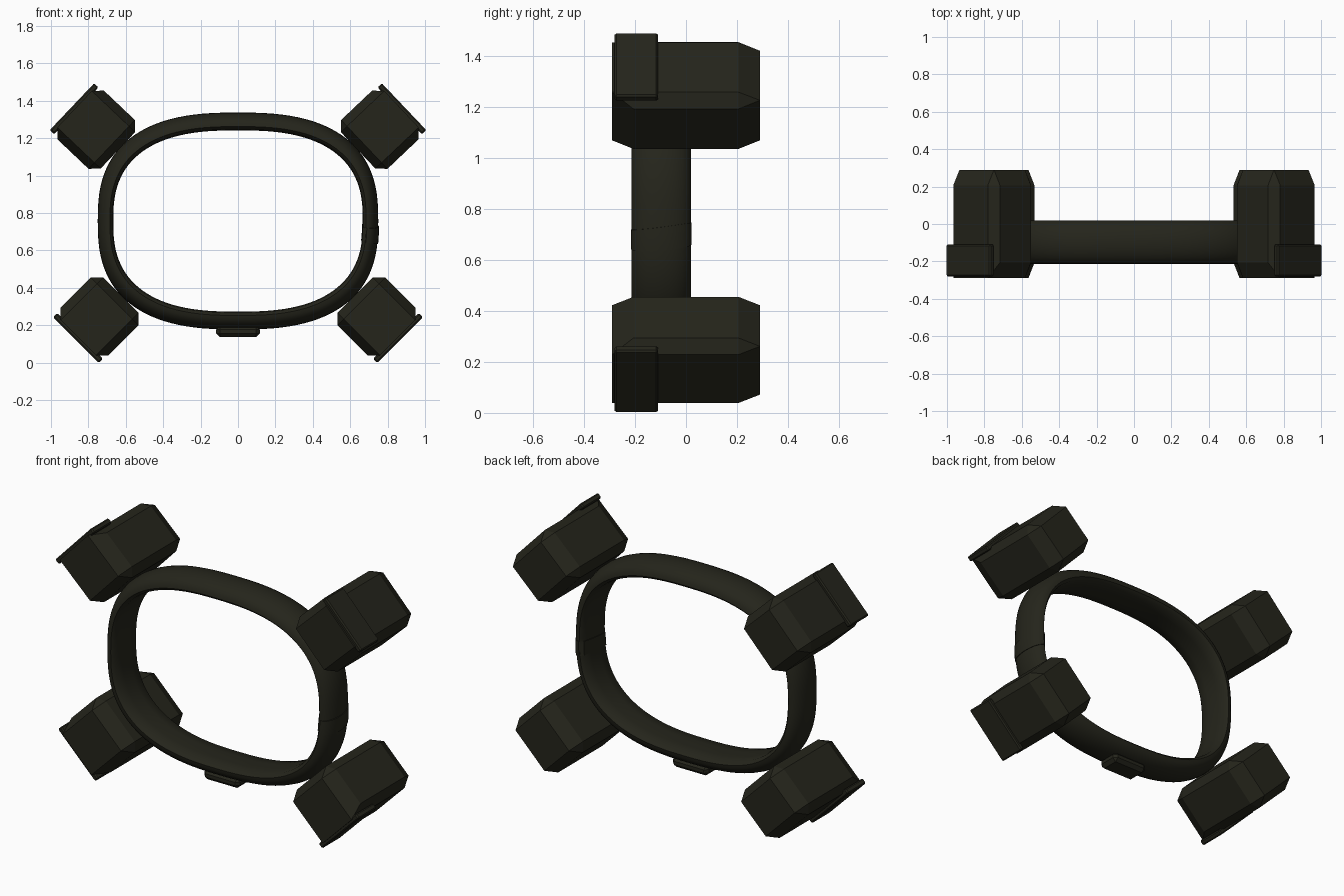
import bpy, bmesh
from math import sin, cos, pi, radians, copysign
from mathutils import Matrix

if "Cube" in bpy.data.objects:
    bpy.data.objects.remove(bpy.data.objects["Cube"])

mat = bpy.data.materials.new("dark_olive")
mat.diffuse_color = (0.018, 0.018, 0.011, 1)
mat.use_nodes = True
mat.node_tree.nodes["Principled BSDF"].inputs["Base Color"].default_value = mat.diffuse_color


def finish(bm, name, smooth=None):
    bmesh.ops.recalc_face_normals(bm, faces=bm.faces)
    me = bpy.data.meshes.new(name)
    bm.to_mesh(me)
    bm.free()
    ob = bpy.data.objects.new(name, me)
    bpy.context.collection.objects.link(ob)
    me.materials.append(mat)
    if smooth:
        bpy.ops.object.select_all(action='DESELECT')
        ob.select_set(True)
        bpy.context.view_layer.objects.active = ob
        bpy.ops.object.shade_smooth_by_angle(angle=radians(smooth))
    return ob


def belt_point(t, depth, y):
    # rounded-rectangle loop, depth measured inwards from the outer outline
    p = lambda v: copysign(abs(v) ** (2 / 2.6), v)
    return ((0.75 - depth) * p(cos(t)), y - 0.097, 0.757 + (0.58 - depth * 1.15) * p(sin(t)))


# D-shaped belt section: bulged outside, nearly flat inside (depth, y)
section = [(0.065 * (1 - cos(a)), 0.117 * sin(a))
           for a in [radians(d) for d in range(-90, 91, 15)]]
section += [(0.079, 0.1), (0.083, 0.04), (0.083, -0.04), (0.079, -0.1)]


def sweep(name, t0, t1, steps, closed, grow=0.0, shear=0.0):
    bm = bmesh.new()
    rings = []
    for i in range(steps if closed else steps + 1):
        t = t0 + (t1 - t0) * i / steps
        rings.append([bm.verts.new(belt_point(t + shear * y, d + (grow if d > 0.07 else -grow),
                                              y * (1 + grow * 5))) for d, y in section])
    n = len(section)
    for i in range(steps):
        a, b = rings[i], rings[(i + 1) % len(rings)]
        for j in range(n):
            bm.faces.new((a[j], a[(j + 1) % n], b[(j + 1) % n], b[j]))
    if not closed:
        bm.faces.new(rings[0])
        bm.faces.new(rings[-1])
    return finish(bm, name, 40)


# belt and the slanted wrap on its right side
sweep("belt", 0, 2 * pi, 112, True)
sweep("belt_wrap", -0.13, -0.02, 6, False, 0.004, 0.12)


def box(size, bevel, keep=None):
    bm = bmesh.new()
    bmesh.ops.create_cube(bm, size=1, matrix=Matrix.Diagonal((*size, 1)))
    edges = [e for e in bm.edges if not (keep and all(keep(v.co) for v in e.verts))]
    bmesh.ops.bevel(bm, geom=edges, offset=bevel, segments=1, affect='EDGES')
    return bm


def pouch(name, x, z, angle):
    # local axes: x = outwards from the belt, y = world y, z = along the belt
    place = Matrix.Translation((x, 0, z)) @ Matrix.Rotation(-angle, 4, 'Y')
    bm = box((0.32, 0.32, 0.36), 0.046, lambda c: c.x > 0 and c.y < 0)
    bm.transform(place @ Matrix.Diagonal((1, 0.58 / 0.32, 1, 1)))
    finish(bm, name)
    bm = box((0.032, 0.17, 0.345), 0.007)
    bm.transform(place @ Matrix.Translation((0.163, -0.195, 0)))
    finish(bm, name + "_flap")


# four pouches, mirrored left and right
for side, label in ((1, "right"), (-1, "left")):
    for part, x, z, deg in (("upper", 0.758, 1.245, 43.5), ("lower", 0.74, 0.247, -45)):
        a = radians(deg)
        pouch(f"{part}_{label}_pouch", side * x, z, a if side > 0 else pi - a)

# buckle under the belt, tapered towards its outer face
bm = box((0.235, 0.14, 0.06), 0.02)
bm.transform(Matrix.Translation((0, -0.097, 0.166)))
finish(bm, "buckle")
